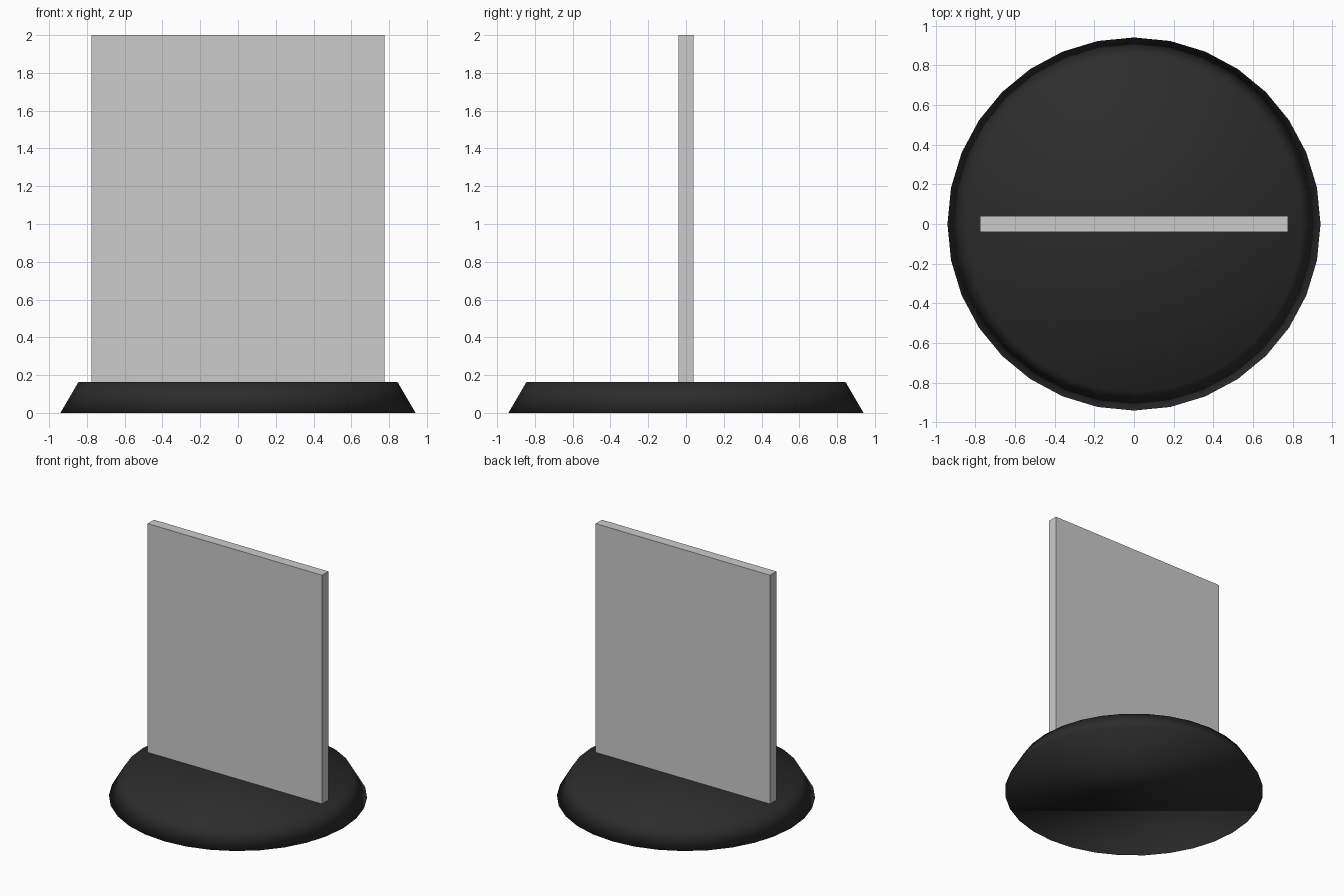
import bpy

if "Cube" in bpy.data.objects:
    bpy.data.objects.remove(bpy.data.objects["Cube"])

BASE_HEIGHT = 0.163
TOTAL_HEIGHT = 2.0

# Round tapered base, softly shaded
bpy.ops.mesh.primitive_cone_add(vertices=32, radius1=0.94, radius2=0.845,
                                depth=BASE_HEIGHT, end_fill_type='NGON',
                                location=(0, 0, BASE_HEIGHT / 2))
base = bpy.context.object
base.name = "base"
bpy.ops.object.shade_smooth()
black = bpy.data.materials.new("black_base")
black.diffuse_color = (0.025, 0.025, 0.025, 1)
black.use_nodes = True
black.node_tree.nodes["Principled BSDF"].inputs["Base Color"].default_value = black.diffuse_color
base.data.materials.append(black)

# Upright flat panel standing on the base
panel_height = TOTAL_HEIGHT - BASE_HEIGHT
bpy.ops.mesh.primitive_cube_add(size=1, location=(0, 0, BASE_HEIGHT + panel_height / 2))
panel = bpy.context.object
panel.name = "panel"
panel.scale = (1.55, 0.08, panel_height)
bpy.ops.object.transform_apply(location=False, rotation=False, scale=True)
